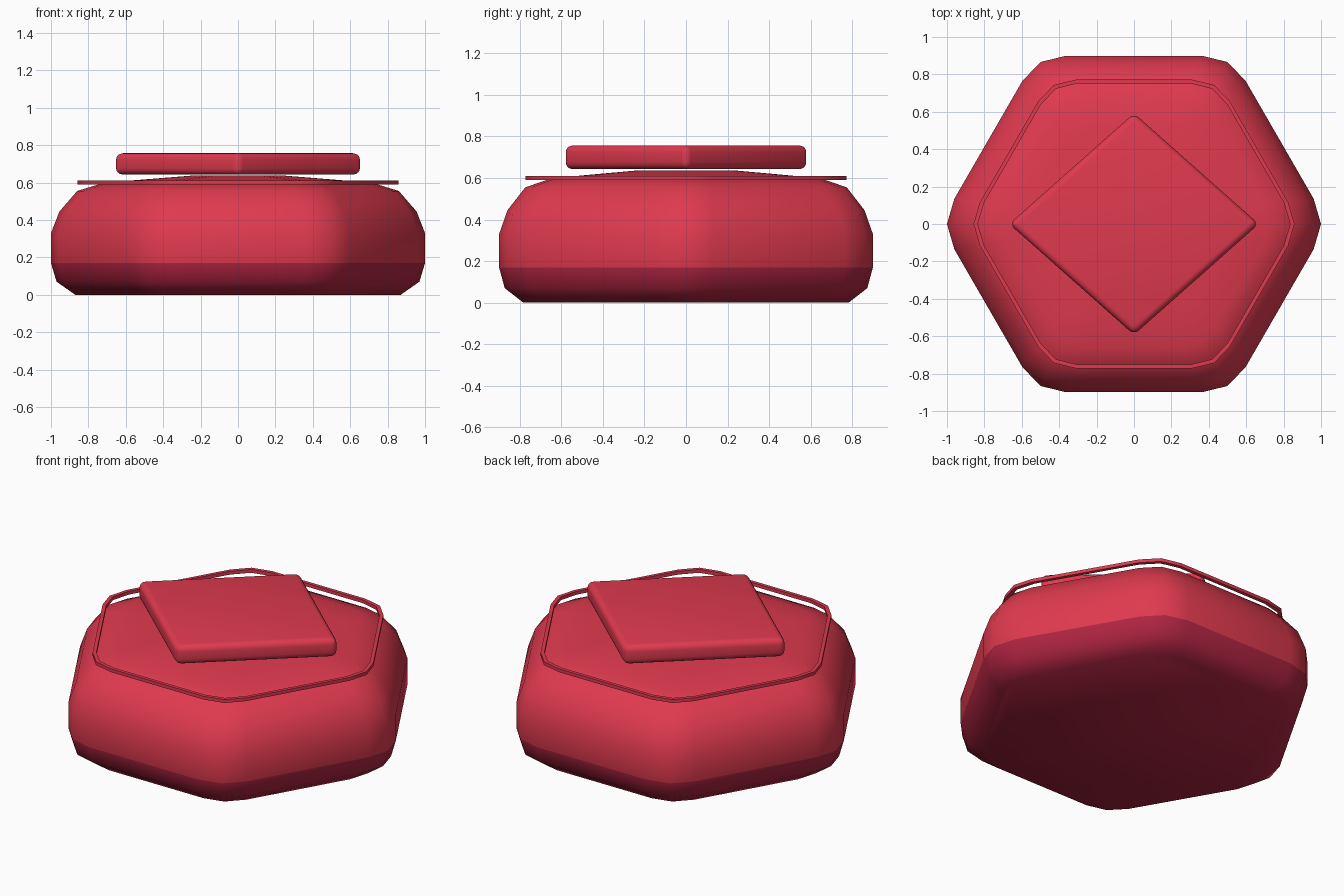
import bpy, bmesh
from math import radians, cos, sin

cube = bpy.data.objects.get("Cube")
if cube:
    bpy.data.objects.remove(cube, do_unlink=True)


def material(name, color):
    m = bpy.data.materials.new(name)
    m.use_nodes = True
    m.diffuse_color = color
    m.node_tree.nodes["Principled BSDF"].inputs["Base Color"].default_value = color
    return m


red = material("bright red", (0.74, 0.042, 0.077, 1))
dark_red = material("deep crimson", (0.43, 0.018, 0.053, 1))


def hex_ring(bm, radius, z):
    """Hexagon outline with each corner rounded by three points."""
    ring = []
    for k in range(6):
        for turn, r in ((-8, 0.97), (0, 1.0), (8, 0.97)):
            a = radians(60 * k + turn)
            ring.append(bm.verts.new((radius * r * cos(a), radius * r * sin(a), z)))
    return ring


def bridge(bm, low, high):
    n = len(low)
    return [bm.faces.new((low[i], low[(i + 1) % n], high[(i + 1) % n], high[i]))
            for i in range(n)]


def finish(name, bm, mats, angle=50):
    bmesh.ops.recalc_face_normals(bm, faces=bm.faces)
    mesh = bpy.data.meshes.new(name)
    bm.to_mesh(mesh)
    bm.free()
    for m in mats:
        mesh.materials.append(m)
    obj = bpy.data.objects.new(name, mesh)
    bpy.context.collection.objects.link(obj)
    bpy.ops.object.select_all(action='DESELECT')
    obj.select_set(True)
    bpy.context.view_layer.objects.active = obj
    bpy.ops.object.shade_smooth_by_angle(angle=radians(angle))
    return obj


# Hexagonal body with a shallow domed top and a darker base
PROFILE = [(0.87, 0), (0.97, 0.07), (1, 0.17), (1, 0.33), (0.955, 0.445),
           (0.86, 0.555), (0.73, 0.595), (0.56, 0.612), (0.25, 0.637)]
BASE_TOP = 0.17
bm = bmesh.new()
rings = [hex_ring(bm, r, z) for r, z in PROFILE]
for low, high in zip(rings, rings[1:]):
    bridge(bm, low, high)
bm.faces.new(rings[0])
bm.faces.new(rings[-1])
for f in bm.faces:
    f.material_index = int(f.calc_center_median().z < BASE_TOP)
finish("body", bm, [red, dark_red])

# Thin trim band floating around the shoulder
bm = bmesh.new()
section = [(0.835, 0.59), (0.858, 0.59), (0.858, 0.61), (0.835, 0.61)]
rings = [hex_ring(bm, r, z) for r, z in section]
for i in range(4):
    bridge(bm, rings[i], rings[(i + 1) % 4])
finish("trim_band", bm, [red])

# Rounded diamond plate on top
bm = bmesh.new()
corners = [bm.verts.new((x, y, 0.642)) for x, y in
           ((0.667, 0), (0, 0.592), (-0.667, 0), (0, -0.592))]
base = bm.faces.new(corners)
top = bmesh.ops.extrude_face_region(bm, geom=[base])["geom"]
bmesh.ops.translate(bm, vec=(0, 0, 0.115),
                    verts=[v for v in top if isinstance(v, bmesh.types.BMVert)])
bmesh.ops.recalc_face_normals(bm, faces=bm.faces)
bmesh.ops.bevel(bm, geom=list(bm.edges), offset=0.035, segments=4,
                profile=0.5, affect='EDGES')
finish("diamond_plate", bm, [red])
